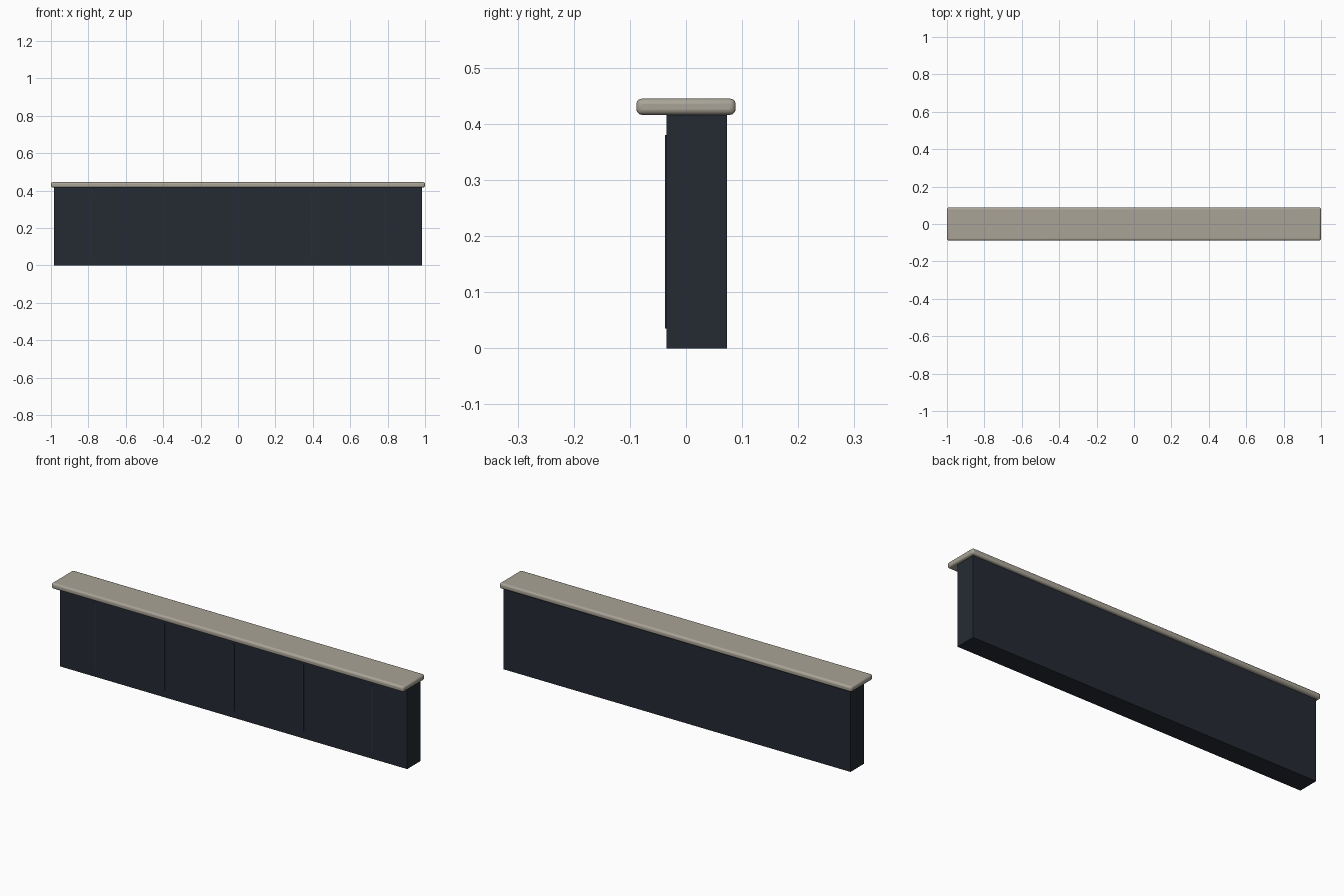
import bpy

if "Cube" in bpy.data.objects:
    bpy.data.objects.remove(bpy.data.objects["Cube"])


def material(name, rgb):
    m = bpy.data.materials.new(name)
    m.diffuse_color = (*rgb, 1)
    m.use_nodes = True
    m.node_tree.nodes["Principled BSDF"].inputs["Base Color"].default_value = m.diffuse_color
    return m


def box(name, lo, hi, mat, bevel=0, segments=3):
    bpy.ops.mesh.primitive_cube_add(size=1, location=[(a + b) / 2 for a, b in zip(lo, hi)])
    o = bpy.context.object
    o.name = name
    o.scale = [b - a for a, b in zip(lo, hi)]
    bpy.ops.object.transform_apply(location=False, rotation=False, scale=True)
    o.data.materials.append(mat)
    if bevel:
        mod = o.modifiers.new("rounded_edges", 'BEVEL')
        mod.width = bevel
        mod.segments = segments
        bpy.ops.object.shade_smooth_by_angle()
    return o


navy = material("dark_panel", (0.018, 0.024, 0.033))
seam = material("panel_seam", (0.02, 0.026, 0.042))
stone = material("stone_top", (0.40, 0.37, 0.31))

# Counter body
box("counter_body", (-0.985, -0.035, 0), (0.985, 0.073, 0.418), navy)

# Overhanging rounded countertop
box("countertop", (-1, -0.0885, 0.416), (1, 0.0885, 0.445), stone, bevel=0.01)

# Thin raised seams between the front panels
for i in range(-2, 3):
    x = i * 0.394
    box(f"panel_seam_{i + 3}", (x - 0.004, -0.037, 0.035), (x + 0.004, -0.033, 0.38), seam)
